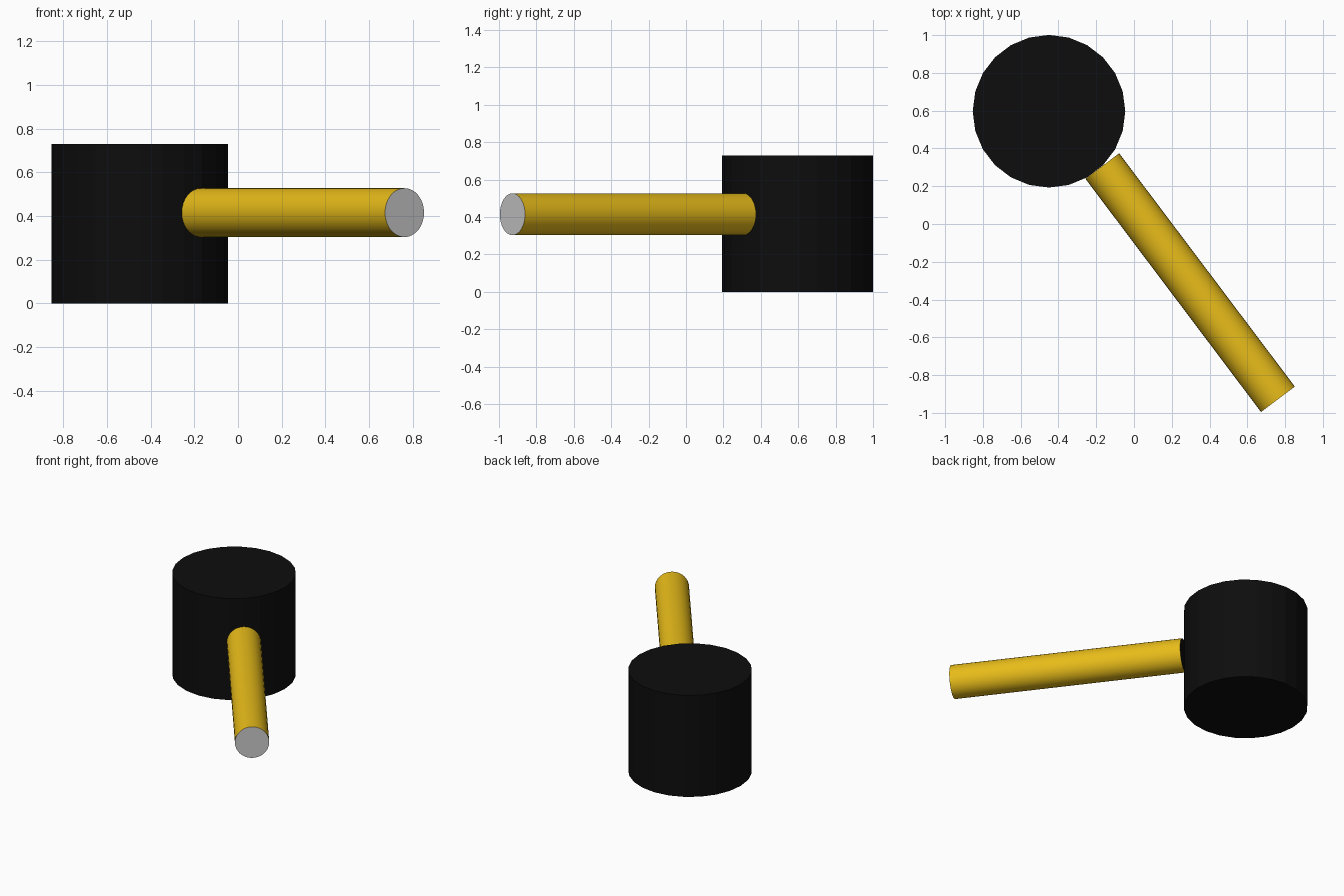
import bpy, math
from mathutils import Vector

if "Cube" in bpy.data.objects:
    bpy.data.objects.remove(bpy.data.objects["Cube"])


def material(name, color):
    m = bpy.data.materials.new(name)
    m.diffuse_color = (*color, 1)
    m.use_nodes = True
    m.node_tree.nodes["Principled BSDF"].inputs["Base Color"].default_value = m.diffuse_color
    return m


def rod(name, start, end, radius, sides, mat):
    a, b = Vector(start), Vector(end)
    axis = b - a
    bpy.ops.mesh.primitive_cylinder_add(
        vertices=sides, radius=radius, depth=axis.length, location=(a + b) / 2,
        rotation=axis.to_track_quat('Z', 'Y').to_euler())
    ob = bpy.context.object
    ob.name = name
    ob.data.materials.append(mat)
    return ob


black = material("black", (0.004, 0.004, 0.004))
gold = material("gold", (0.8, 0.5, 0.01))
grey = material("grey", (0.8, 0.8, 0.8))

# Faceted upright drum
rod("drum", (-0.45, 0.597, 0), (-0.45, 0.597, 0.73), 0.404, 24, black)

# Smooth horizontal handle touching the drum
handle = rod("handle", (-0.168, 0.307, 0.415), (0.762, -0.928, 0.415), 0.112, 32, gold)
handle.data.materials.append(grey)
handle.data.materials.append(black)
bpy.ops.object.shade_smooth_by_angle(angle=math.radians(40))

# Grey outer cap, black inner cap
for face in handle.data.polygons:
    if len(face.vertices) > 4:
        face.material_index = 1 if face.center.z > 0 else 2
